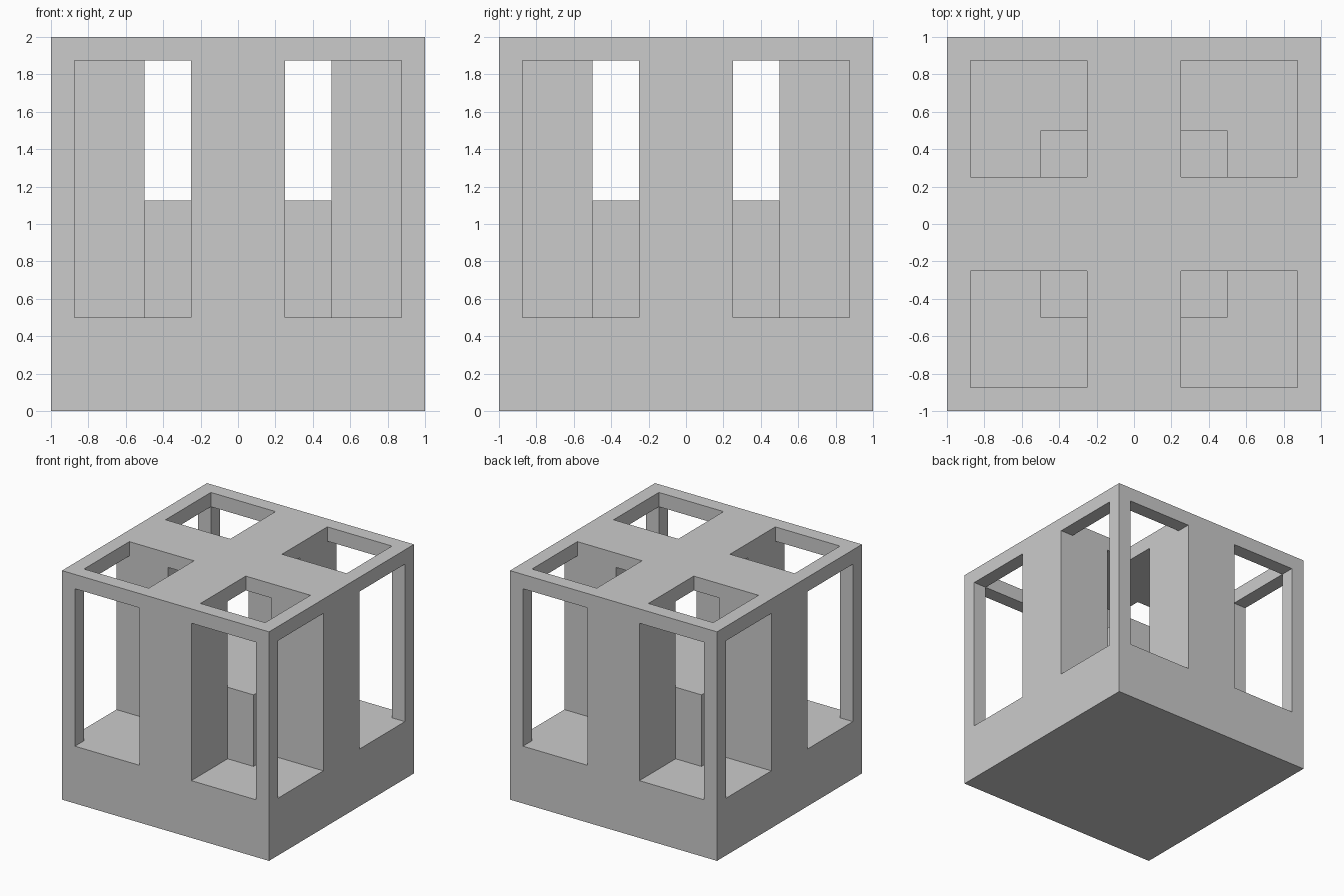
import bpy
import bmesh
from mathutils import Matrix, Vector

cube = bpy.data.objects.get("Cube")
if cube:
    bpy.data.objects.remove(cube, do_unlink=True)

# Key dimensions
HALF, INNER, CORE, FRAME = 1.0, 0.25, 0.5, 0.875
FLOOR, LEDGE, CEILING, TOP = 0.5, 1.125, 1.875, 2.0
OVER = 0.25  # how far cutters poke out of the body

grey = bpy.data.materials.new("plain_grey")
grey.use_nodes = True
grey.diffuse_color = (0.6, 0.6, 0.6, 1)
grey.node_tree.nodes["Principled BSDF"].inputs["Base Color"].default_value = (0.6, 0.6, 0.6, 1)


def box(name, x, y, z):
    """Box spanning the given (min, max) ranges."""
    low, high = (Vector(corner) for corner in zip(x, y, z))
    bm = bmesh.new()
    bmesh.ops.create_cube(bm, size=1, matrix=Matrix.Translation((low + high) / 2)
                          @ Matrix.Diagonal((*(high - low), 1)))
    mesh = bpy.data.meshes.new(name)
    bm.to_mesh(mesh)
    bm.free()
    mesh.materials.append(grey)
    obj = bpy.data.objects.new(name, mesh)
    bpy.context.scene.collection.objects.link(obj)
    return obj


def combine(target, tool, operation):
    """Apply one boolean and drop the tool object."""
    mod = target.modifiers.new(operation, 'BOOLEAN')
    mod.operation, mod.solver, mod.object = operation, 'EXACT', tool
    tool.hide_render = True
    bpy.context.view_layer.objects.active = target
    bpy.ops.object.modifier_apply(modifier=mod.name)
    bpy.data.objects.remove(tool, do_unlink=True)


def side(sign, near, far):
    return sorted((sign * near, sign * far))


body = box("frame_block", (-HALF, HALF), (-HALF, HALF), (0, TOP))

# Corner cells, open to both outer faces and the top
for sx in (-1, 1):
    for sy in (-1, 1):
        cell_x, cell_y = side(sx, INNER, FRAME), side(sy, INNER, FRAME)
        through_x, through_y = side(sx, INNER, HALF + OVER), side(sy, INNER, HALF + OVER)
        combine(body, box("top_cutter", cell_x, cell_y, (FLOOR, TOP + OVER)), 'DIFFERENCE')
        combine(body, box("front_cutter", cell_x, through_y, (FLOOR, CEILING)), 'DIFFERENCE')
        combine(body, box("side_cutter", through_x, cell_y, (FLOOR, CEILING)), 'DIFFERENCE')

# Open chamber in the middle, above a square core
combine(body, box("chamber_cutter", (-CORE, CORE), (-CORE, CORE), (FLOOR, CEILING)), 'DIFFERENCE')
combine(body, box("core_block", (-CORE, CORE), (-CORE, CORE), (INNER, LEDGE)), 'UNION')

# Tidy coplanar faces
bm = bmesh.new()
bm.from_mesh(body.data)
bmesh.ops.remove_doubles(bm, verts=bm.verts, dist=0.0001)
bmesh.ops.dissolve_limit(bm, angle_limit=0.01, verts=bm.verts, edges=bm.edges)
bm.to_mesh(body.data)
bm.free()
